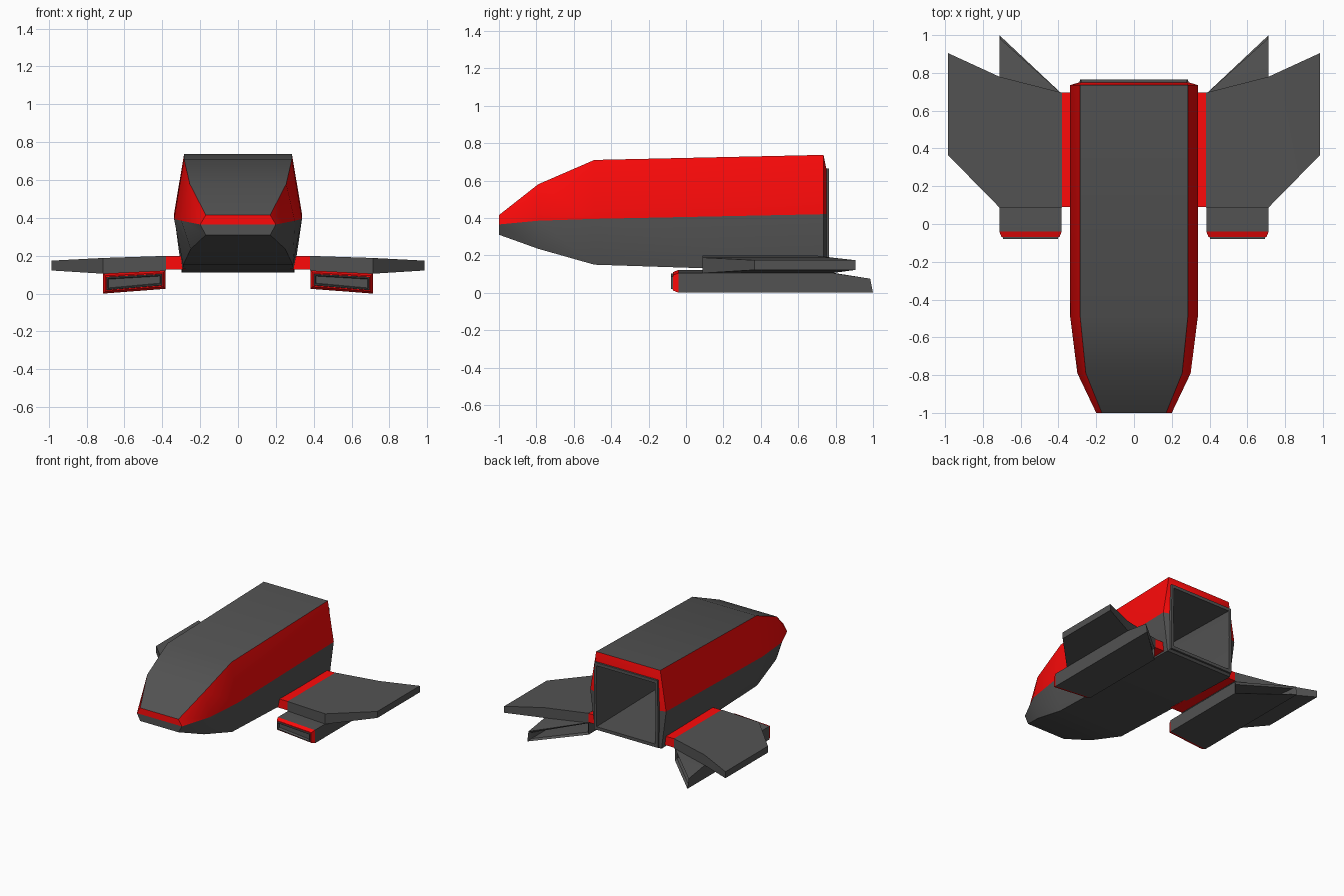
import bpy, bmesh
from math import radians

if "Cube" in bpy.data.objects:
    bpy.data.objects.remove(bpy.data.objects["Cube"])


def material(name, color):
    m = bpy.data.materials.new(name)
    m.diffuse_color = (*color, 1)
    m.use_nodes = True
    m.node_tree.nodes["Principled BSDF"].inputs["Base Color"].default_value = m.diffuse_color
    return m


RED = material("red_paint", (1.0, 0.003, 0.003))
GREY = material("dark_grey", (0.085, 0.085, 0.085))


def finish(bm, name, mirror=False, smooth=0):
    bmesh.ops.recalc_face_normals(bm, faces=bm.faces[:])
    me = bpy.data.meshes.new(name)
    bm.to_mesh(me)
    bm.free()
    ob = bpy.data.objects.new(name, me)
    bpy.context.collection.objects.link(ob)
    me.materials.append(GREY)
    me.materials.append(RED)
    if smooth:
        bpy.ops.object.select_all(action='DESELECT')
        bpy.context.view_layer.objects.active = ob
        ob.select_set(True)
        bpy.ops.object.shade_smooth_by_angle(angle=radians(smooth))
    if mirror:
        ob.modifiers.new("mirror", 'MIRROR')
    return ob


def loft(rings, red=lambda seg, side: False, cap_start=True, cap_end=True):
    """Join successive closed rings with quads; red(seg, side) picks red faces."""
    bm = bmesh.new()
    vs = [[bm.verts.new(p) for p in r] for r in rings]
    n = len(vs[0])
    for s in range(len(vs) - 1):
        for i in range(n):
            j = (i + 1) % n
            f = bm.faces.new((vs[s][i], vs[s][j], vs[s + 1][j], vs[s + 1][i]))
            f.material_index = int(red(s, i))
    if cap_start:
        bm.faces.new(vs[0])
    if cap_end:
        bm.faces.new(vs[-1])
    return bm, vs


def box(name, lo, hi, red=False, mirror=False):
    rings = [[(lo[0], y, lo[2]), (hi[0], y, lo[2]), (hi[0], y, hi[2]), (lo[0], y, hi[2])]
             for y in (lo[1], hi[1])]
    bm, _ = loft(rings)
    for f in bm.faces:
        f.material_index = int(red)
    return finish(bm, name, mirror)


def hull_ring(y, tw, tz, mw, mz, bw, bz):
    return [(-tw, y, tz), (tw, y, tz), (mw, y, mz), (bw, y, bz), (-bw, y, bz), (-mw, y, mz)]


# Hull: outer skin, rear door frame, then the hollow hold
hull = [hull_ring(*r) for r in (
    (-1.0, .17, .415, .20, .365, .17, .31),
    (-.79, .255, .58, .30, .385, .25, .235),
    (-.49, .285, .71, .338, .395, .29, .15),
    (.735, .285, .737, .338, .42, .297, .11),
    (.75, .28, .665, .29, .42, .285, .125),
    (.765, .28, .665, .285, .42, .285, .125),
    (.765, .26, .64, .265, .42, .26, .15),
    (-.45, .25, .66, .29, .40, .25, .18))]


def hull_red(seg, side):
    return (seg < 3 and side in (1, 5)) or (seg == 3 and side in (0, 1, 5))


bm, vs = loft(hull, hull_red, cap_start=False)
nose = vs[0]
bm.faces.new((nose[0], nose[1], nose[2], nose[5])).material_index = 1
bm.faces.new((nose[5], nose[2], nose[3], nose[4]))
finish(bm, "hull", smooth=30)

# Console at the front of the hold
box("hold_console", (-.2, -.44, .17), (.2, -.2, .36))

# Red root blocks carrying the wings
box("wing_root", (.275, .09, .126), (.385, .695, .198), red=True, mirror=True)

# Wings: thin plates lofted outward from root to tip
wing = [[(x, y0, zb), (x, y1, zb), (x, y1, zt), (x, y0, zt)] for x, y0, y1, zb, zt in (
    (.38, .088, .695, .122, .199),
    (.713, .088, .78, .105, .188),
    (.985, .365, .905, .122, .174))]
bm, _ = loft(wing)
finish(bm, "wing", mirror=True, smooth=30)


# Engine pods: slanted section, red intake lip, diagonal hollow exhaust
def pod_ring(y_in, y_out, inset=0.0, tail=False):
    x0, x1, k = .383 + inset, .713 - inset, inset
    top_out = .075 if tail else .106
    return [(x0, y_in, .025 + k), (x1, y_out, k), (x1, y_out, top_out - k),
            (x0, y_in, .122 - k)]


pod = [pod_ring(-.04, -.04), pod_ring(.69, .78), pod_ring(.69, .985, 0, True),
       pod_ring(.68, .965, .013, True), pod_ring(.45, .6, .013)]
pod[2][1] = (.713, 1.0, 0)
bm, _ = loft(pod)
finish(bm, "engine_pod", mirror=True, smooth=30)

# Intake: chamfered red lip around a grey frame and recessed grille
lip = [pod_ring(-.04, -.04), pod_ring(-.07, -.07, .012), pod_ring(-.07, -.07, .018),
       pod_ring(-.08, -.08, .02), pod_ring(-.08, -.08, .026), pod_ring(-.06, -.06, .03)]
bm, _ = loft(lip, lambda seg, side: seg < 2)
finish(bm, "intake_lip", mirror=True)
